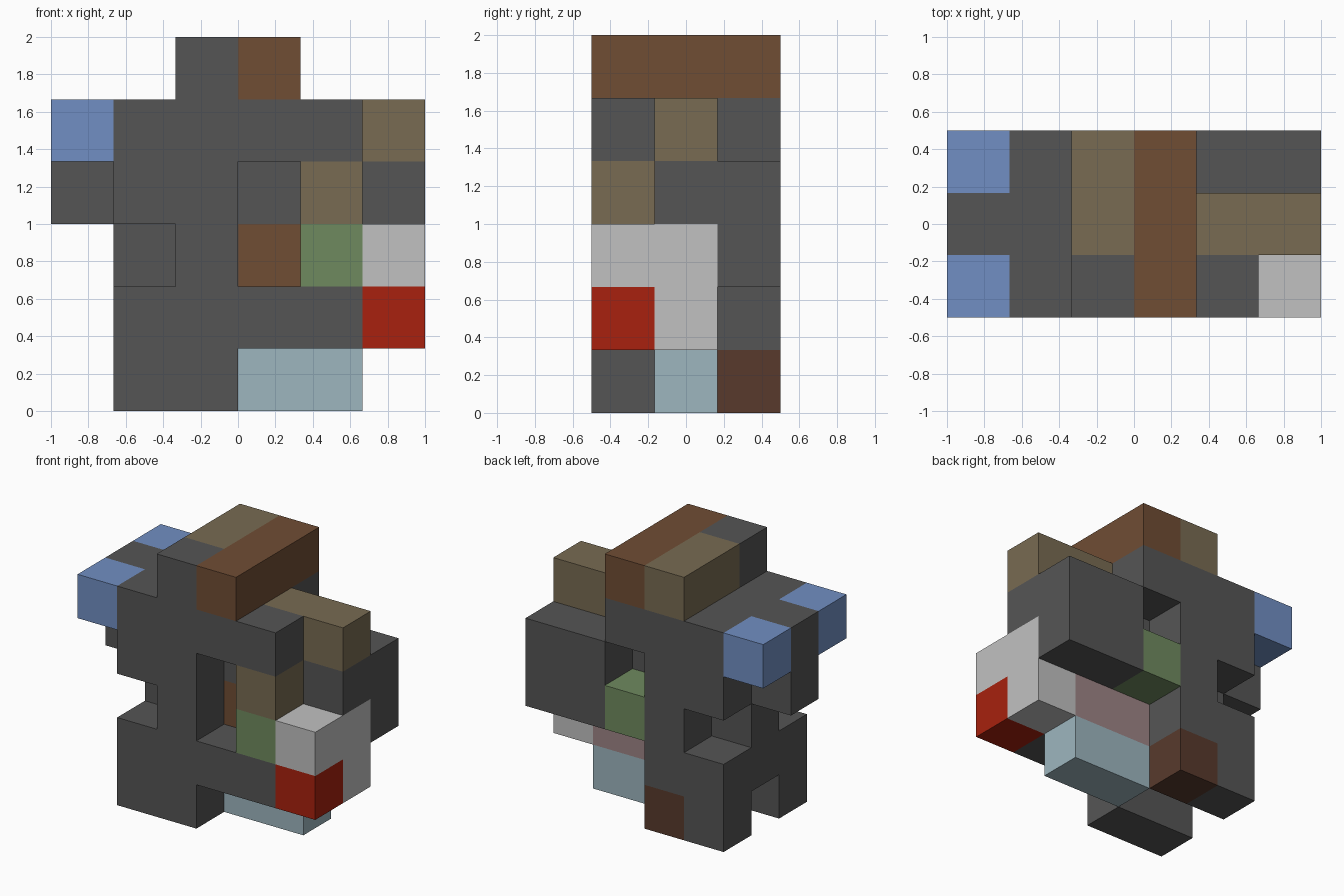
import bpy
import bmesh
from mathutils import Vector
from itertools import product

cube = bpy.data.objects.get("Cube")
if cube:
    bpy.data.objects.remove(cube, do_unlink=True)

CELL = 1 / 3
ORIGIN = Vector((-1, -0.5, 0))
cells = {}  # grid cell -> part name


def box(part, x, y, z):
    """Fill inclusive cell ranges, written as two digits such as '13'; None carves."""
    spans = [range(int(s[0]), int(s[-1]) + 1) for s in (x, y, z)]
    for c in product(*spans):
        if part:
            cells[c] = part
        else:
            cells.pop(c, None)


def material(name, rgb):
    def linear(v):
        v /= 255
        return v / 12.92 if v <= 0.04045 else ((v + 0.055) / 1.055) ** 2.4
    colour = (*[linear(v) for v in rgb], 1)
    mat = bpy.data.materials.new(name)
    mat.use_nodes = True
    mat.diffuse_color = colour
    bsdf = mat.node_tree.nodes["Principled BSDF"]
    bsdf.inputs["Base Color"].default_value = colour
    bsdf.inputs["Roughness"].default_value = 0.8
    return mat


# Main frame: trunk, shoulders and arms
box("frame", "12", "02", "04")
box("frame", "3", "02", "4")
box("frame", "4", "0", "4")
box("frame", "2", "0", "5")
box("frame", "0", "1", "34")
box("frame", "34", "0", "1")
box("frame", "3", "1", "3")
box("frame", "45", "12", "3")
box("frame", "45", "2", "2")

# Notches in the trunk and the gap between the legs
box(None, "1", "0", "2")
box(None, "1", "2", "2")
box(None, "12", "1", "0")

# Coloured interlocking pieces
box("shoulder_tips", "0", "0", "4")
box("shoulder_tips", "0", "2", "4")
box("top_bar", "3", "02", "5")
box("top_bar", "3", "1", "2")
box("olive_bars", "2", "12", "5")
box("olive_bars", "45", "1", "4")
box("olive_bars", "4", "0", "3")
box("green_piece", "4", "01", "2")
box("green_piece", "3", "2", "2")
box("pale_side_piece", "5", "01", "2")
box("pale_side_piece", "5", "1", "1")
box("red_corner", "5", "0", "1")
box("pink_core", "34", "1", "1")
box("blue_foot", "34", "1", "0")
box("brown_heel", "2", "2", "0")

COLOURS = {
    "frame": ("dark grey", (85, 85, 85)),
    "shoulder_tips": ("blue", (113, 143, 195)),
    "top_bar": ("brown", (112, 77, 52)),
    "olive_bars": ("olive", (120, 107, 82)),
    "green_piece": ("green", (111, 138, 95)),
    "pale_side_piece": ("light grey", (193, 193, 193)),
    "red_corner": ("red", (168, 33, 14)),
    "pink_core": ("dusty pink", (158, 132, 134)),
    "blue_foot": ("pale blue", (157, 182, 191)),
    "brown_heel": ("dark brown", (88, 58, 44)),
}

# Each part is the exposed skin of its cells
for part, (colour, rgb) in COLOURS.items():
    bm = bmesh.new()
    for c in [c for c, p in cells.items() if p == part]:
        centre = Vector(c) + Vector((0.5, 0.5, 0.5))
        for axis, sign in product(range(3), (-1, 1)):
            n = Vector((0, 0, 0))
            n[axis] = sign
            if tuple(a + int(b) for a, b in zip(c, n)) in cells:
                continue
            u = Vector((0, 0, 0))
            u[(axis + 1) % 3] = 0.5
            v = n.cross(u)
            mid = centre + n / 2
            corners = (mid - u - v, mid + u - v, mid + u + v, mid - u + v)
            bm.faces.new([bm.verts.new(ORIGIN + p * CELL) for p in corners])
    bmesh.ops.remove_doubles(bm, verts=bm.verts, dist=0.001)
    mesh = bpy.data.meshes.new(part)
    bm.to_mesh(mesh)
    bm.free()
    mesh.materials.append(material(colour, rgb))
    obj = bpy.data.objects.new(part, mesh)
    bpy.context.collection.objects.link(obj)
